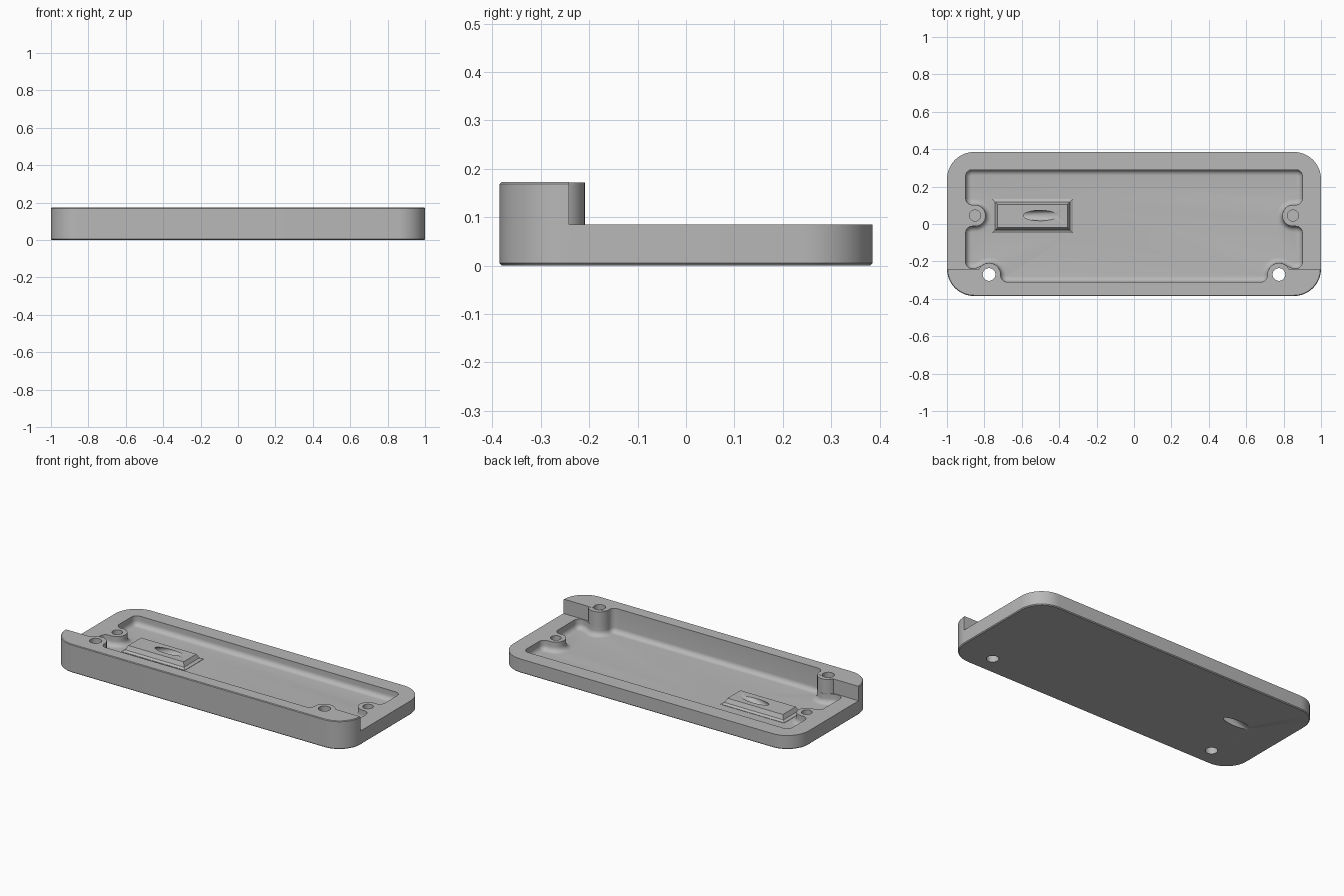
import bpy, bmesh
from math import sin, cos, pi, radians
from mathutils import Vector

if "Cube" in bpy.data.objects:
    bpy.data.objects.remove(bpy.data.objects["Cube"], do_unlink=True)

RIM, TOP, FLOOR, FILLET = 0.085, 0.173, 0.026, 0.03
POST = (0.775, -0.27)      # tall screw post
BOSS = (0.85, 0.045)       # low side boss
BOSS_R, POST_R, CORNER = 0.057, 0.062, 0.035

grey = bpy.data.materials.new("grey plastic")
grey.use_nodes = True
grey.diffuse_color = (0.48, 0.48, 0.48, 1)
grey.node_tree.nodes["Principled BSDF"].inputs["Base Color"].default_value = grey.diffuse_color


def arc(cx, cy, r, a, b, n=8):
    return [(cx + r * cos(radians(a + (b - a) * i / n)),
             cy + r * sin(radians(a + (b - a) * i / n))) for i in range(n + 1)]


def inset(points, d):
    """Move a counter-clockwise outline inwards by d."""
    result = []
    for i, p in enumerate(points):
        p = Vector(p)
        a = (p - Vector(points[i - 1])).normalized()
        b = (Vector(points[(i + 1) % len(points)]) - p).normalized()
        na, nb = Vector((-a.y, a.x)), Vector((-b.y, b.x))
        result.append(p + (na + nb) * (d / (1 + na.dot(nb))))
    return result


def loft(name, outline, levels):
    """Solid through insets of one outline; levels are (inset, z)."""
    bm = bmesh.new()
    rings = [[bm.verts.new((p[0], p[1], z)) for p in inset(outline, d)] for d, z in levels]
    n = len(outline)
    for low, high in zip(rings, rings[1:]):
        for i in range(n):
            j = (i + 1) % n
            bm.faces.new((low[i], low[j], high[j], high[i]))
    bm.faces.new(rings[0][::-1])
    bm.faces.new(rings[-1])
    bmesh.ops.recalc_face_normals(bm, faces=bm.faces)
    mesh = bpy.data.meshes.new(name)
    bm.to_mesh(mesh)
    bm.free()
    obj = bpy.data.objects.new(name, mesh)
    mesh.materials.append(grey)
    bpy.context.collection.objects.link(obj)
    return obj


def rectangle(x0, x1, y0, y1):
    return [(x0, y0), (x1, y0), (x1, y1), (x0, y1)]


def circle(centre, r, n=32):
    return arc(*centre, r, 0, 360, n)[:-1]


def combine(target, tool, operation):
    mod = target.modifiers.new(tool.name, 'BOOLEAN')
    mod.operation, mod.solver, mod.object = operation, 'EXACT', tool
    bpy.ops.object.select_all(action='DESELECT')
    bpy.context.view_layer.objects.active = target
    target.select_set(True)
    bpy.ops.object.modifier_apply(modifier=mod.name)
    bpy.data.objects.remove(tool, do_unlink=True)


# Outer block with softened edges
R, HALF_Y = 0.145, 0.385
outer = []
for sx, sy, start in ((1, -1, -90), (1, 1, 0), (-1, 1, 90), (-1, -1, 180)):
    outer += arc(sx * (1 - R), sy * (HALF_Y - R), R, start, start + 90, 12)
tray = loft("tray", outer, [(0.005, 0), (0, 0.005), (0, TOP - 0.004), (0.004, TOP)])

# Lower the rim behind the front wall
combine(tray, loft("rim_cut", rectangle(-1.2, 1.2, -0.242, 0.6), [(0, RIM), (0, 0.4)]), 'DIFFERENCE')

# Pocket outline: right half, then mirrored
inner = 0.9 - CORNER
half = arc(POST[0] - POST_R - CORNER, -0.31 + CORNER, CORNER, -90, 0)
half += arc(*POST, POST_R, 180, 50, 12)
half += [(0.85, -0.238)]
half += arc(inner, -0.238 + CORNER, CORNER, -90, 0)
half += arc(inner, BOSS[1] - BOSS_R - CORNER, CORNER, 0, 90)
half += arc(*BOSS, BOSS_R, 270, 90, 16)
half += arc(inner, BOSS[1] + BOSS_R + CORNER, CORNER, -90, 0)
half += arc(inner, 0.29 - CORNER, CORNER, 0, 90)
pocket = half + [(-x, y) for x, y in reversed(half)]
levels = [(0, 0.4)]
for i in range(7):
    t = i / 6 * pi / 2
    levels.append((FILLET * (1 - cos(t)), FLOOR + FILLET * (1 - sin(t))))
combine(tray, loft("pocket_cut", pocket, levels), 'DIFFERENCE')

# Raised pad with flared sides
pad = rectangle(-0.73, -0.355, -0.02, 0.105)
combine(tray, loft("pad", pad, [(-0.028, 0.012), (-0.028, FLOOR + 0.002),
                                (-0.012, FLOOR + 0.01), (0, 0.061)]), 'UNION')

# Tall posts, through holes and blind side holes
for side in (1, -1):
    post = (side * POST[0], POST[1])
    boss = (side * BOSS[0], BOSS[1])
    combine(tray, loft("post", circle(post, POST_R - 0.0006), [(0, 0.04), (0, TOP - 0.001)]), 'UNION')
    combine(tray, loft("post_hole", circle(post, 0.034), [(0, -0.1), (0, 0.4)]), 'DIFFERENCE')
    combine(tray, loft("boss_hole", circle(boss, 0.03), [(0, FLOOR), (0, 0.4)]), 'DIFFERENCE')

# Slanted bore through the pad
bore = loft("slanted_bore", circle((0, 0), 0.028), [(0, -0.4), (0, 0.4)])
axis = Vector((0.19, 0, 0.061))
bore.rotation_euler = axis.to_track_quat('Z', 'Y').to_euler()
bore.location = (-0.595, 0.045, 0.0305)
bpy.context.view_layer.update()
combine(tray, bore, 'DIFFERENCE')

bpy.ops.object.shade_smooth_by_angle(angle=radians(30))
